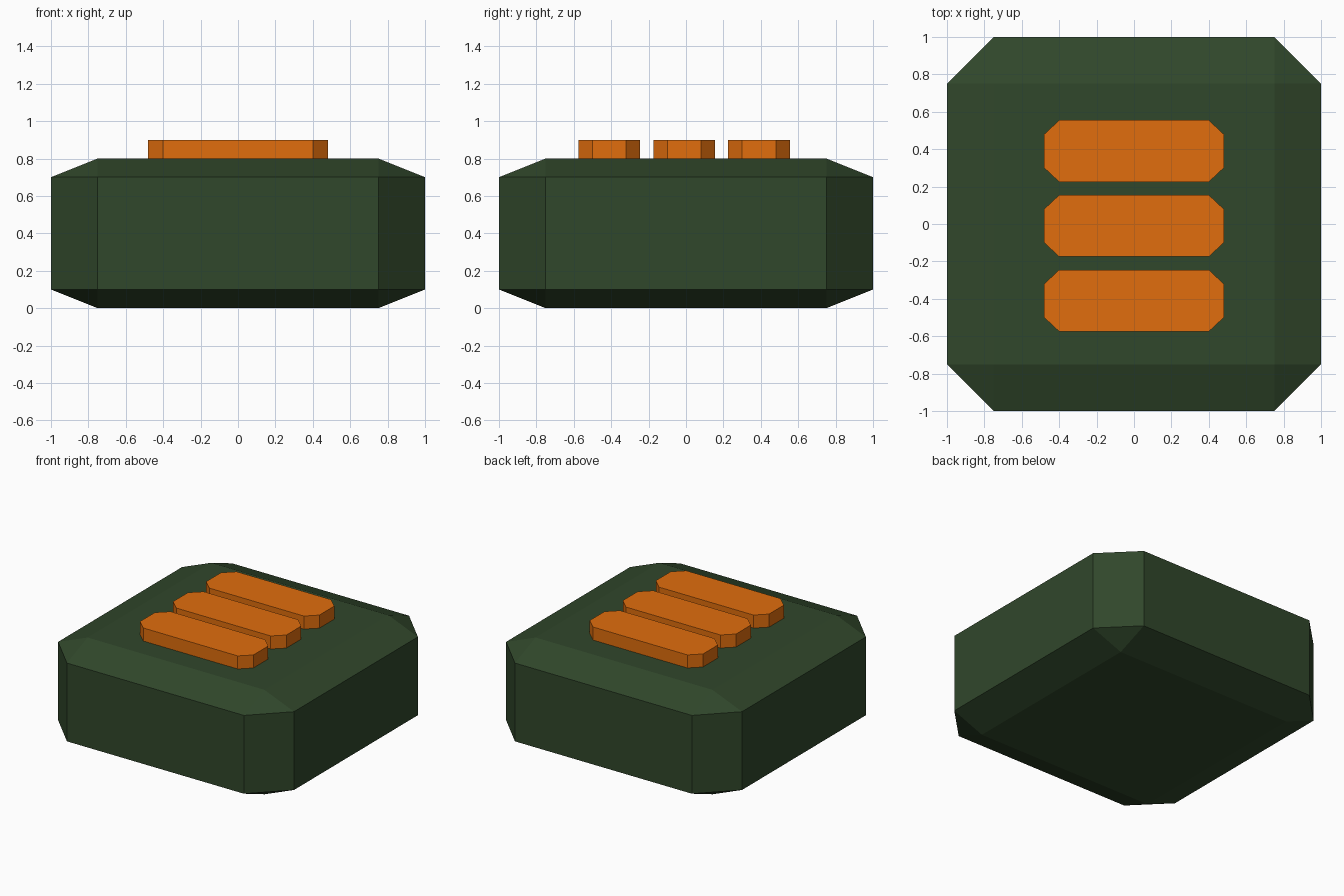
import bpy, bmesh

if "Cube" in bpy.data.objects:
    bpy.data.objects.remove(bpy.data.objects["Cube"])


def material(name, color):
    m = bpy.data.materials.new(name)
    m.diffuse_color = color
    m.use_nodes = True
    m.node_tree.nodes["Principled BSDF"].inputs["Base Color"].default_value = m.diffuse_color
    return m


def add_object(name, bm, mat):
    bmesh.ops.recalc_face_normals(bm, faces=bm.faces[:])
    mesh = bpy.data.meshes.new(name)
    bm.to_mesh(mesh)
    bm.free()
    mesh.materials.append(mat)
    ob = bpy.data.objects.new(name, mesh)
    bpy.context.collection.objects.link(ob)
    return ob


green = material("dark_green", (0.03, 0.063, 0.024, 1))
orange = material("orange", (0.75, 0.155, 0.004, 1))

# Body: cube with single-segment chamfer on every edge, squashed in height
bm = bmesh.new()
bmesh.ops.create_cube(bm, size=2)
bmesh.ops.bevel(bm, geom=bm.edges[:], offset=0.25, offset_type='OFFSET',
                segments=1, affect='EDGES')
for v in bm.verts:
    v.co.z = (v.co.z + 1) * 0.4
add_object("body", bm, green)


# Raised bars: octagonal outline extruded upward
def bar(name, y):
    quarter = [(0.48, 0.09), (0.40, 0.165)]
    outline = (quarter + [(-a, b) for a, b in reversed(quarter)]
               + [(-a, -b) for a, b in quarter]
               + [(a, -b) for a, b in reversed(quarter)])
    bm = bmesh.new()
    face = bm.faces.new([bm.verts.new((a, y + b, 0.79)) for a, b in outline])
    ext = bmesh.ops.extrude_face_region(bm, geom=[face], use_keep_orig=True)
    for g in ext["geom"]:
        if isinstance(g, bmesh.types.BMVert):
            g.co.z = 0.9
    return add_object(name, bm, orange)


for name, y in (("front_bar", -0.41), ("middle_bar", -0.01), ("back_bar", 0.39)):
    bar(name, y)
